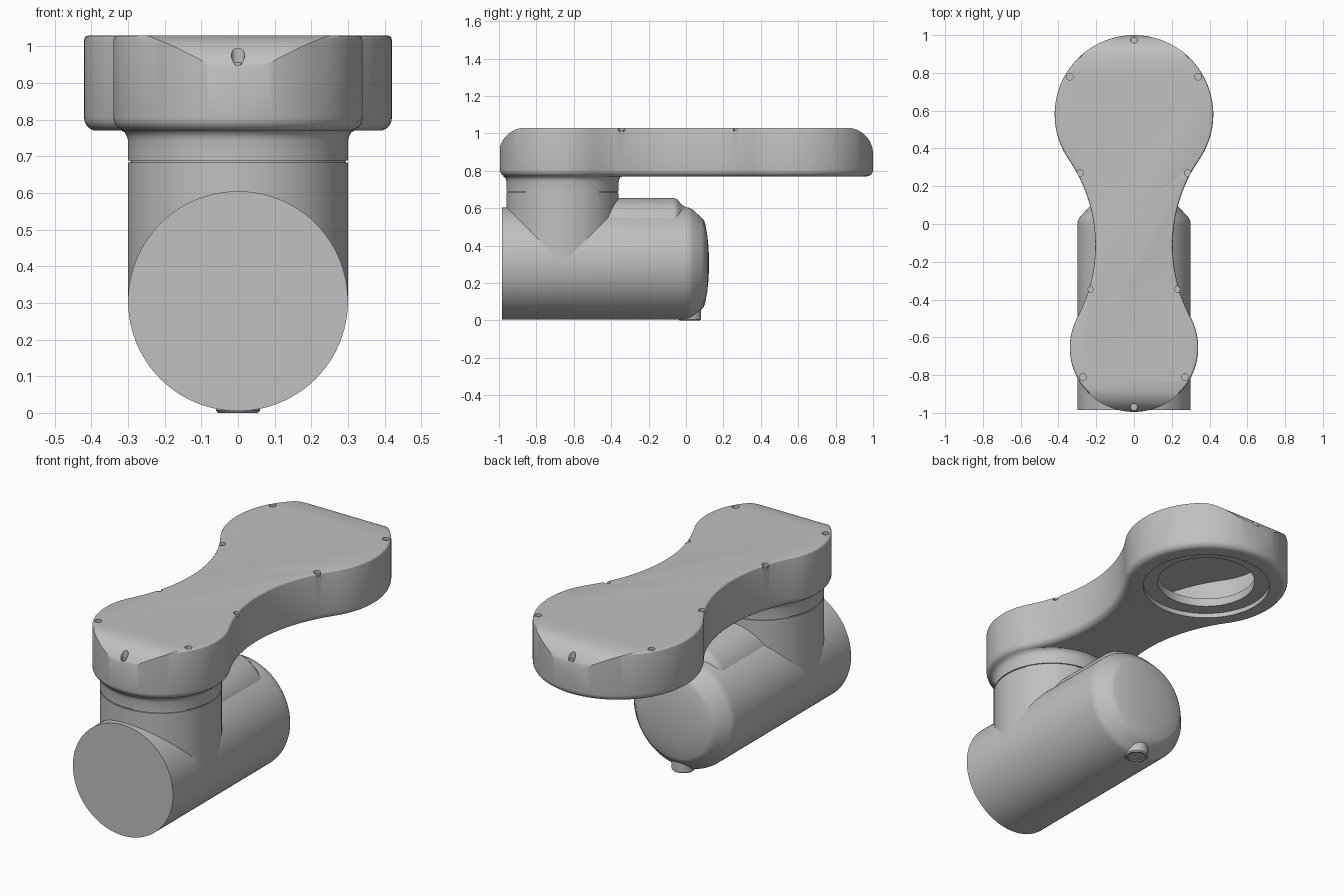
import bpy, bmesh, math
from mathutils import Matrix

old = bpy.data.objects.get("Cube")
if old:
    bpy.data.objects.remove(old, do_unlink=True)

grey = bpy.data.materials.new("silver_grey")
grey.use_nodes = True
grey.diffuse_color = (0.527, 0.527, 0.527, 1)
grey.node_tree.nodes["Principled BSDF"].inputs["Base Color"].default_value = (0.527, 0.527, 0.527, 1)


def make(name, bm):
    bmesh.ops.recalc_face_normals(bm, faces=bm.faces)
    mesh = bpy.data.meshes.new(name)
    bm.to_mesh(mesh)
    bm.free()
    mesh.materials.append(grey)
    ob = bpy.data.objects.new(name, mesh)
    bpy.context.collection.objects.link(ob)
    return ob


def loft(name, loops):
    """Skin stacked closed loops and cap both ends."""
    bm = bmesh.new()
    rings = [[bm.verts.new(p) for p in loop] for loop in loops]
    n = len(rings[0])
    for a, b in zip(rings, rings[1:]):
        for i in range(n):
            j = (i + 1) % n
            bm.faces.new((a[i], a[j], b[j], b[i]))
    bm.faces.new(rings[0])
    bm.faces.new(rings[-1])
    return make(name, bm)


def lathe(name, profile, x=0, y=0, z=0, along_y=False, n=96):
    """Turn (radius, height) pairs about z, or about y."""
    loops = [[(r * math.cos(2 * math.pi * i / n), r * math.sin(2 * math.pi * i / n), h)
              for i in range(n)] for r, h in profile]
    ob = loft(name, loops)
    turn = Matrix.Rotation(-math.pi / 2, 4, 'X') if along_y else Matrix()
    ob.data.transform(Matrix.Translation((x, y, z)) @ turn)
    return ob


def select(ob):
    bpy.ops.object.select_all(action='DESELECT')
    ob.select_set(True)
    bpy.context.view_layer.objects.active = ob


def cut(ob, tool, operation='DIFFERENCE'):
    mod = ob.modifiers.new("cut", 'BOOLEAN')
    mod.object, mod.operation, mod.solver = tool, operation, 'EXACT'
    select(ob)
    bpy.ops.object.modifier_apply(modifier=mod.name)
    bpy.data.objects.remove(tool, do_unlink=True)


def smooth(ob):
    select(ob)
    bpy.ops.object.shade_smooth_by_angle(angle=math.radians(28))


# Link outline: two round ends joined by tangent concave waist arcs
BIG_Y, BIG_R, SMALL_Y, SMALL_R = 0.58, 0.42, -0.655, 0.34
WAIST_R, WAIST_X, WAIST_Y = 0.808, 1.013, -0.114


def outline(inset, z):
    big = math.atan2(WAIST_Y - BIG_Y, WAIST_X)
    small = math.atan2(WAIST_Y - SMALL_Y, WAIST_X)
    half = []

    def arc(cx, cy, r, a0, a1, n, skip=0):
        for i in range(skip, n + 1):
            a = a0 + (a1 - a0) * i / n
            half.append((cx + r * math.cos(a), cy + r * math.sin(a)))

    arc(0, SMALL_Y, SMALL_R - inset, -math.pi / 2, small, 36)
    arc(WAIST_X, WAIST_Y, WAIST_R + inset, small + math.pi, big + math.pi, 28, 1)
    arc(0, BIG_Y, BIG_R - inset, big, math.pi / 2, 40, 1)
    half[0], half[-1] = (0, half[0][1]), (0, half[-1][1])
    return [(x, y, z) for x, y in half] + [(-x, y, z) for x, y in half[-2:0:-1]]


# Link body with rolled lower edge and small upper edge
BOTTOM, TOP, ROLL, EDGE = 0.77, 1.03, 0.035, 0.012
steps = [math.pi / 2 * i / 6 for i in range(7)]
loops = [outline(ROLL * (1 - math.sin(a)), BOTTOM + ROLL * (1 - math.cos(a))) for a in steps]
loops += [outline(EDGE * (1 - math.cos(a)), TOP - EDGE * (1 - math.sin(a))) for a in steps[::2]]
link = loft("link_body", loops)

# Top rolls down toward both ends
END_R = 0.14
side = [(-1.0, 0.6)]
for k in range(17):
    a = math.pi / 2 * k / 16
    side.append((-1.0 + END_R * (1 - math.cos(a)), TOP - END_R * (1 - math.sin(a))))
side += [(-y, z) for y, z in reversed(side)]
cut(link, loft("end_roll", [[(x, y, z) for y, z in side] for x in (-1, 1)]), 'INTERSECT')

# Hollow inside and stepped round opening below the large end
cut(link, loft("hollow", [outline(0.09, 0.84), outline(0.09, 0.99)]))
cut(link, lathe("opening", [(0.325, 0.7), (0.325, 0.795), (0.25, 0.795), (0.25, 0.9)], y=BIG_Y))

# Screw pockets and screw heads
screws = [(0, 0.975, 0.95), (0, -0.97, 0.95)]
for s in (-1, 1):
    screws += [(s * 0.34, 0.78, 1.012), (s * 0.285, 0.27, 1.012),
               (s * 0.235, -0.345, 1.012), (s * 0.27, -0.81, 1.012)]
for x, y, floor in screws:
    cut(link, lathe("pocket", [(0.018, floor), (0.018, 1.1)], x, y, n=24))
    smooth(lathe("screw_head", [(0.011, floor - 0.005), (0.011, floor + 0.006)], x, y, n=20))
smooth(link)

# Upright joint with seam groove and flared collar
smooth(lathe("upright_joint", [
    (0.3, 0.3), (0.3, 0.683), (0.294, 0.683), (0.294, 0.689), (0.3, 0.689),
    (0.3, 0.742), (0.303, 0.755), (0.309, 0.765), (0.32, 0.772)], y=-0.66))

# Lying motor housing with domed rear cap
smooth(lathe("motor_housing", [
    (0.3, -0.985), (0.3, 0.0), (0.297, 0.018), (0.289, 0.034), (0.245, 0.082),
    (0.232, 0.095), (0.215, 0.102), (0.15, 0.114), (0.08, 0.121), (0.01, 0.123)],
    z=0.305, along_y=True))

# Raised ridge on top of the housing
smooth(lathe("housing_ridge", [
    (0.2, -0.6), (0.2, -0.07), (0.197, -0.055), (0.188, -0.042), (0.172, -0.03),
    (0.16, -0.018), (0.152, 0.0), (0.1, 0.005)], z=0.455, along_y=True))

# Cable socket under the rear cap
smooth(lathe("cable_socket", [
    (0.04, 0.006), (0.046, 0.006), (0.046, 0.0), (0.054, 0.0), (0.06, 0.006), (0.06, 0.15)],
    y=0.02, n=48))
